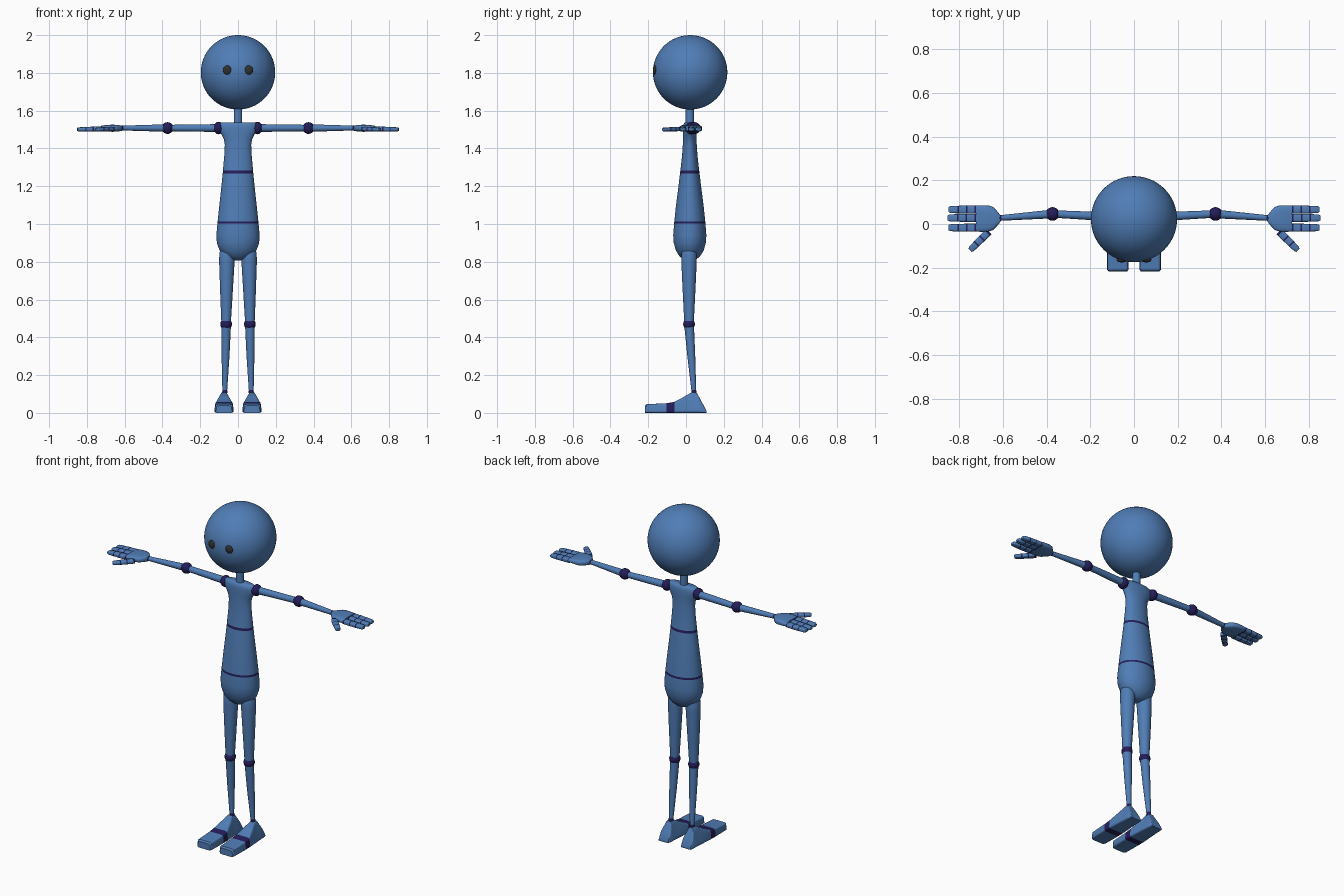
import bpy, bmesh, math
from mathutils import Vector

if "Cube" in bpy.data.objects:
    bpy.data.objects.remove(bpy.data.objects["Cube"])


def material(name, rgb):
    m = bpy.data.materials.new(name)
    m.diffuse_color = (*rgb, 1)
    m.use_nodes = True
    m.node_tree.nodes["Principled BSDF"].inputs["Base Color"].default_value = m.diffuse_color
    return m


BLUE = material("blue", (0.080, 0.205, 0.468))
NAVY = material("navy", (0.018, 0.012, 0.100))
BLACK = material("charcoal", (0.030, 0.030, 0.030))
X, Y, Z = Vector((1, 0, 0)), Vector((0, 1, 0)), Vector((0, 0, 1))


def finish(bm, name, mats, mirror, angle=40):
    bmesh.ops.recalc_face_normals(bm, faces=bm.faces)
    me = bpy.data.meshes.new(name)
    bm.to_mesh(me)
    bm.free()
    for m in mats:
        me.materials.append(m)
    ob = bpy.data.objects.new(name, me)
    bpy.context.collection.objects.link(ob)
    bpy.ops.object.select_all(action='DESELECT')
    ob.select_set(True)
    bpy.context.view_layer.objects.active = ob
    bpy.ops.object.shade_smooth_by_angle(angle=math.radians(angle))
    if mirror:
        ob.modifiers.new("mirror", 'MIRROR').use_mirror_merge = False
    return ob


def ring(c, u, v, hu, hv, n=2, taper=0, segs=32):
    """Superellipse section; taper narrows it towards +v."""
    pts = []
    for i in range(segs):
        a = 2 * math.pi * (i + 0.5) / segs
        p = math.copysign(abs(math.cos(a)) ** (2 / n), math.cos(a))
        q = math.copysign(abs(math.sin(a)) ** (2 / n), math.sin(a))
        pts.append(Vector(c) + u * hu * p * (1 - taper * (q + 1) / 2) + v * hv * q)
    return pts


def loft(name, rings, dark=(), mirror=True, angle=40):
    """Skin a list of rings; the spans listed in dark become navy."""
    bm = bmesh.new()
    rows = [[bm.verts.new(p) for p in r] for r in rings]
    n = len(rows[0])
    for k in range(len(rows) - 1):
        for i in range(n):
            j = (i + 1) % n
            f = bm.faces.new((rows[k][i], rows[k][j], rows[k + 1][j], rows[k + 1][i]))
            f.material_index = int(k in dark)
    bm.faces.new(rows[0])
    bm.faces.new(rows[-1])
    return finish(bm, name, (BLUE, NAVY), mirror, angle)


def ball(name, c, r, mat, scale=(1, 1, 1), mirror=True, segs=32):
    bm = bmesh.new()
    bmesh.ops.create_uvsphere(bm, u_segments=segs, v_segments=segs // 2, radius=r)
    bmesh.ops.scale(bm, vec=scale, verts=bm.verts)
    bmesh.ops.translate(bm, vec=c, verts=bm.verts)
    return finish(bm, name, (mat,), mirror)


# Head, eyes, neck
ball("head", (0, 0.022, 1.803), 0.197, BLUE, mirror=False, segs=64)
ball("eye", (0.056, -0.165, 1.815), 0.024, BLACK, (1, 0.45, 1))
loft("neck", [ring((0, 0.02, z), X, Y, 0.022, 0.022) for z in (1.52, 1.63)], mirror=False)

# Torso: pelvis, waist and chest divided by two navy bands
torso = [(0.808, 0.022, 0.022), (0.815, 0.045, 0.038), (0.83, 0.07, 0.055),
         (0.86, 0.098, 0.074), (0.90, 0.112, 0.085), (0.94, 0.115, 0.088),
         (1.002, 0.109, 0.083), (1.014, 0.108, 0.082), (1.10, 0.099, 0.073),
         (1.20, 0.088, 0.060), (1.268, 0.081, 0.052), (1.282, 0.080, 0.050),
         (1.36, 0.073, 0.041), (1.42, 0.070, 0.037), (1.45, 0.075, 0.036),
         (1.475, 0.088, 0.036), (1.495, 0.100, 0.036), (1.515, 0.103, 0.035),
         (1.53, 0.100, 0.032), (1.538, 0.088, 0.026)]
loft("torso", [ring((0, 0.02, z), X, Y, a, b, segs=48) for z, a, b in torso],
     dark=(6, 10), mirror=False, angle=60)

# Arms with ball joints; the last span is the wrist
arm = [(0.09, 0.032, 0.021), (0.373, 0.046, 0.017)]
loft("upper_arm", [ring((x, y, 1.508), Y, Z, r, r) for x, y, r in arm])
forearm = [(0.373, 0.046, 0.020), (0.606, 0.028, 0.013), (0.618, 0.027, 0.013)]
loft("forearm", [ring((x, y, 1.508), Y, Z, r, r) for x, y, r in forearm], dark=(1,))
ball("shoulder_joint", (0.103, 0.03, 1.508), 0.033, NAVY, (0.8, 1, 1))
ball("elbow_joint", (0.373, 0.046, 1.508), 0.031, NAVY)

# Palm
palm = [(0.612, 0.016, 0.013), (0.628, 0.036, 0.016), (0.645, 0.053, 0.018),
        (0.665, 0.060, 0.019), (0.700, 0.061, 0.017), (0.724, 0.060, 0.013)]
loft("palm", [ring((x, 0.025, 1.507), Y, Z, w, h, 3) for x, w, h in palm], angle=60)


# Fingers and thumb: three segments with navy joints
def finger(name, start, end, w, h):
    start, end = Vector(start), Vector(end)
    d = end - start
    side = Z.cross(d).normalized()
    spans = [(0, 1), (0.07, 1), (0.33, 1), (0.38, 1), (0.63, 0.95),
             (0.68, 0.94), (0.94, 0.85), (1, 0.6)]
    loft(name, [ring(start + d * t, side, Z, w * s, h * s, 3.5, segs=24)
                for t, s in spans], dark=(0, 2, 4), angle=60)


for label, y, tip in (("index", -0.017, 0.850), ("middle", 0.028, 0.853), ("outer", 0.066, 0.849)):
    finger(label + "_finger", (0.720, y, 1.504), (tip, y, 1.501), 0.0185, 0.0125)
finger("thumb", (0.665, -0.035, 1.503), (0.750, -0.120, 1.500), 0.017, 0.0115)

# Legs with ball knees and navy ankle rings
thigh = [(0.87, 0.058, 0.034), (0.845, 0.058, 0.041), (0.80, 0.059, 0.041),
         (0.65, 0.061, 0.034), (0.47, 0.063, 0.025)]
loft("thigh", [ring((x, 0.016, z), X, Y, r, r) for z, x, r in thigh])
shin = [(0.47, 0.063, 0.016, 0.026), (0.30, 0.066, 0.028, 0.021),
        (0.122, 0.070, 0.041, 0.013), (0.104, 0.070, 0.042, 0.014)]
loft("shin", [ring((x, y, z), X, Y, r, r) for z, x, y, r in shin], dark=(2,))
ball("knee_joint", (0.063, 0.016, 0.47), 0.031, NAVY)

# Feet: toe box, navy band, and a heel rising to the ankle (y, half width, height, taper)
foot = [(-0.218, 0.043, 0.038, 0.1), (-0.210, 0.050, 0.046, 0.1), (-0.103, 0.052, 0.051, 0.1),
        (-0.062, 0.052, 0.058, 0.12), (-0.02, 0.051, 0.080, 0.35), (0.03, 0.049, 0.109, 0.68),
        (0.058, 0.046, 0.106, 0.66), (0.085, 0.042, 0.055, 0.25), (0.108, 0.034, 0.012, 0.1)]
loft("foot", [ring((0.074, y, h / 2), X, Z, w, h / 2, 7, t) for y, w, h, t in foot], dark=(2,))
